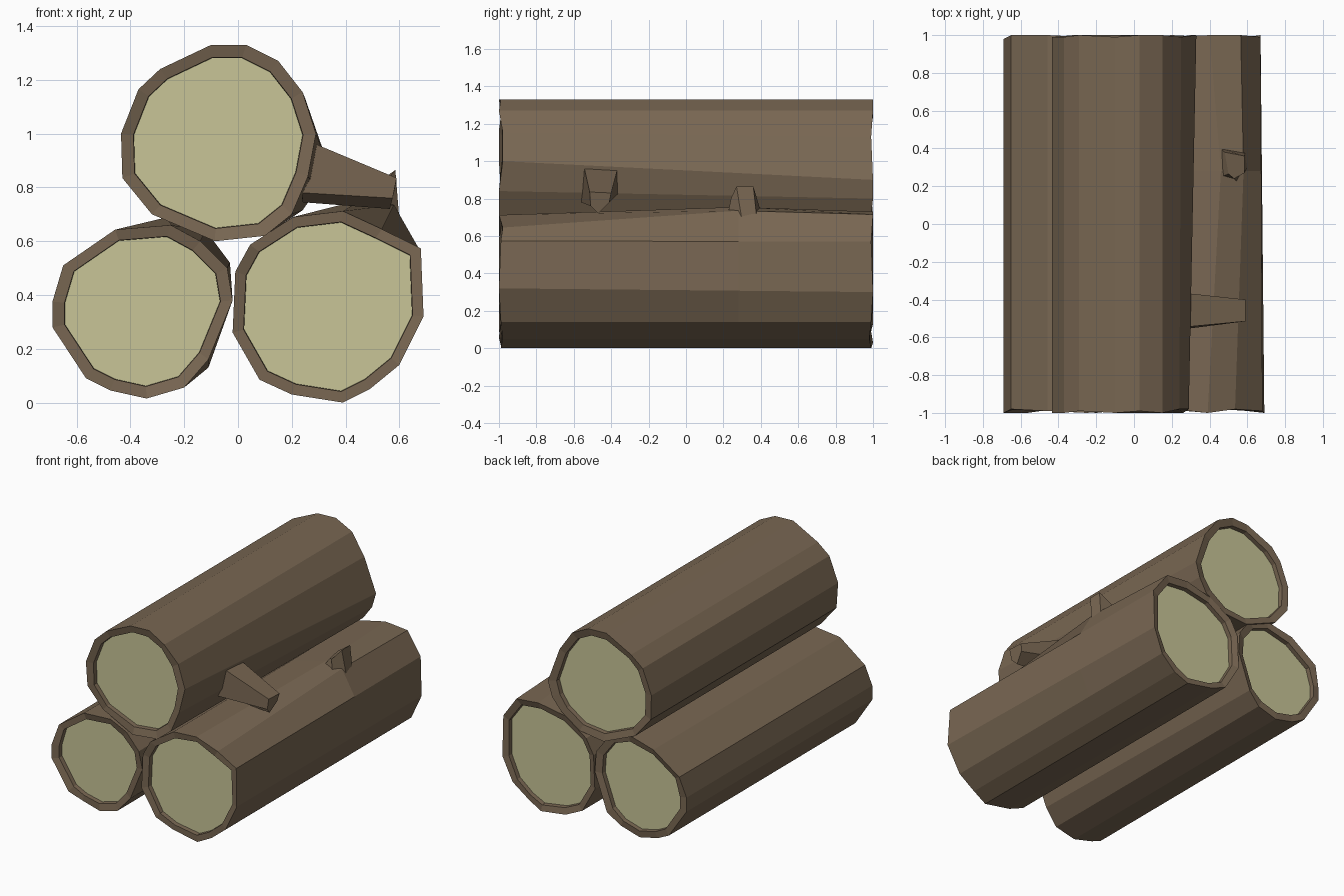
import bpy, bmesh, random
from mathutils import Vector

if "Cube" in bpy.data.objects:
    bpy.data.objects.remove(bpy.data.objects["Cube"])

random.seed(4)


def material(name, color):
    m = bpy.data.materials.new(name)
    m.diffuse_color = (*color, 1)
    m.use_nodes = True
    m.node_tree.nodes["Principled BSDF"].inputs["Base Color"].default_value = m.diffuse_color
    return m


BARK = material("bark", (0.19, 0.135, 0.085))
WOOD = material("cut_wood", (0.58, 0.56, 0.31))


def finish(name, bm, mats):
    bmesh.ops.recalc_face_normals(bm, faces=bm.faces)
    me = bpy.data.meshes.new(name)
    bm.to_mesh(me)
    bm.free()
    for m in mats:
        me.materials.append(m)
    ob = bpy.data.objects.new(name, me)
    bpy.context.collection.objects.link(ob)


def loft(bm, rings, caps=True):
    loops = [[bm.verts.new(p) for p in r] for r in rings]
    n = len(loops[0])
    for a, b in zip(loops, loops[1:]):
        for i in range(n):
            j = (i + 1) % n
            bm.faces.new((a[i], a[j], b[j], b[i]))
    return [bm.faces.new(loops[0]), bm.faces.new(loops[-1])] if caps else []


def log(name, center, front, changes, rim, mid=None):
    """Irregular log: front outline, changed back points, recessed ends."""
    back = [changes.get(i, p) for i, p in enumerate(front)]
    cx, cz = center

    def end(outline, side):
        edge = [(x, side * (1 - random.choice((0, 0, .01, .02))), z) for x, z in outline]
        inset = lambda k, y: [(cx + (x - cx) * k, side * y, cz + (z - cz) * k)
                              for x, z in outline]
        return [inset(rim - .005, .955), inset(rim, .985), edge]

    rings = end(front, -1)
    if mid:  # bulge around a knot
        y, moved = mid
        t = (y + 1) / 2
        rings.append([(*Vector(f).lerp(Vector(b), t),) for f, b in zip(front, back)])
        rings[-1] = [(moved.get(i, p)[0], y, moved.get(i, p)[1])
                     for i, p in enumerate(rings[-1])]
    rings += end(back, 1)[::-1]
    bm = bmesh.new()
    for f in loft(bm, rings):
        f.material_index = 1
    finish(name, bm, (BARK, WOOD))


# Three stacked logs
log("top_log", (-.08, .965),
    [(-.10, 1.33), (.03, 1.33), (.15, 1.27), (.24, 1.155), (.29, 1.0), (.26, .84),
     (.20, .70), (.10, .62), (-.085, .60), (-.32, .70), (-.43, .835),
     (-.435, 1.0), (-.37, 1.165), (-.29, 1.24)],
    {3: (.25, 1.13), 4: (.33, .90), 5: (.30, .80), 6: (.24, .715)}, .87)
log("left_log", (-.355, .35),
    [(-.34, .015), (-.475, .045), (-.565, .09), (-.69, .28), (-.69, .375),
     (-.65, .51), (-.457, .643), (-.25, .66), (-.14, .60), (-.04, .50),
     (-.02, .38), (-.11, .16), (-.20, .056)],
    {7: (-.26, .69), 8: (-.12, .64), 9: (-.03, .52), 11: (-.11, .13)}, .865)
log("right_log", (.335, .36),
    [(.39, .0), (.20, .03), (.08, .085), (-.02, .26), (-.01, .487), (.045, .587),
     (.205, .69), (.39, .712), (.535, .645), (.68, .573), (.69, .32),
     (.60, .14), (.49, .05)],
    {7: (.40, .73), 8: (.565, .715), 9: (.67, .57), 10: (.67, .30)}, .885,
    mid=(.28, {7: (.46, .755), 8: (.58, .735)}))

# Cut branch on the top log
bm = bmesh.new()
loft(bm, [[(.22, -.55, .99), (.22, -.36, .98), (.24, -.36, .83), (.24, -.47, .745), (.24, -.56, .78)],
          [(.59, -.515, .835), (.59, -.40, .83), (.58, -.41, .78), (.565, -.47, .72), (.575, -.51, .76)]])
finish("branch_stub", bm, (BARK,))

# Small leaning knot on the right log
bm = bmesh.new()
loft(bm, [[(.46, .25, .73), (.46, .40, .73), (.59, .38, .68), (.60, .30, .68), (.55, .22, .70)],
          [(.50, .265, .79), (.48, .38, .79), (.585, .36, .865), (.585, .27, .865), (.53, .24, .80)]])
finish("small_knot", bm, (BARK,))
